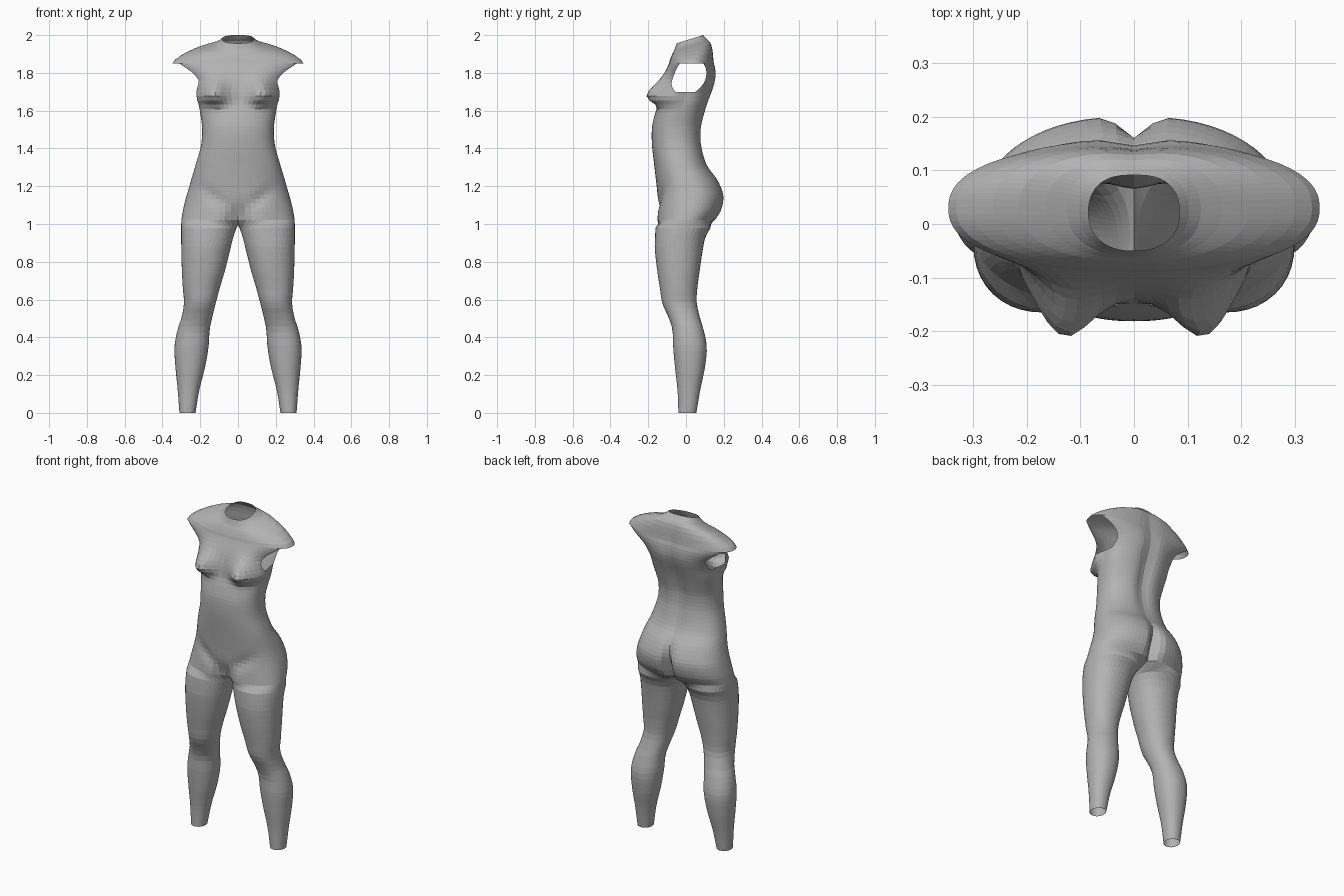
import bpy, bmesh, math

if "Cube" in bpy.data.objects:
    bpy.data.objects.remove(bpy.data.objects["Cube"])

# torso: z, half width, front y, back y, angle of armhole edge
TORSO = [
    (1.02, .300, -.160, .155, 56), (1.07, .292, -.158, .187, 56),
    (1.14, .275, -.154, .202, 56), (1.19, .260, -.155, .190, 56),
    (1.24, .246, -.160, .165, 56), (1.31, .225, -.168, .115, 56),
    (1.42, .195, -.180, .086, 56), (1.51, .190, -.180, .086, 56),
    (1.58, .199, -.165, .102, 56), (1.64, .208, -.145, .120, 60),
    (1.70, .212, -.137, .142, 73), (1.73, .222, -.132, .152, 62),
    (1.77, .245, -.122, .160, 56), (1.82, .310, -.103, .158, 56),
    (1.85, .347, -.090, .150, 62), (1.89, .302, -.080, .145, 60),
    (1.925, .215, -.070, .135, 58), (1.947, .125, -.060, .115, 56),
    (1.975, .085, -.050, .095, 56)]

# leg: z, inner x, outer x, front y, back y
LEG = [
    (0.0, .225, .310, -.040, .055), (.12, .205, .319, -.045, .075),
    (.24, .175, .331, -.058, .100), (.35, .156, .336, -.068, .110),
    (.44, .150, .320, -.072, .093), (.50, .138, .300, -.090, .075),
    (.58, .118, .286, -.125, .057), (.66, .097, .292, -.138, .060),
    (.75, .070, .297, -.152, .072), (.87, .040, .300, -.165, .090),
    (.93, .025, .301, -.164, .103), (.98, .008, .301, -.161, .130)]

OUT, ALL = 33, 48          # points on the outer arc / whole leg ring
H0, H1 = 10, 22            # armhole edge columns


def sample(table, z):
    """Smooth (Hermite) interpolation of a table by its first column."""
    n = len(table)
    k = max(i for i in range(n - 1) if table[i][0] <= z + 1e-6)
    p, q = table[k], table[k + 1]
    o, r = table[max(k - 1, 0)], table[min(k + 2, n - 1)]
    h = q[0] - p[0]
    u = (z - p[0]) / h
    res = []
    for c in range(1, len(p)):
        m0 = (q[c] - o[c]) / (q[0] - o[0]) * h
        m1 = (r[c] - p[c]) / (r[0] - p[0]) * h
        res.append((2*u**3 - 3*u*u + 1) * p[c] + (u**3 - 2*u*u + u) * m0
                   + (3*u*u - 2*u**3) * q[c] + (u**3 - u*u) * m1)
    return res


def bump(v, centre, width):
    return math.exp(-((v - centre) / width) ** 2)


def power(v, e):
    return math.copysign(abs(v) ** e, v)


def torso_ring(z):
    a, f, b, e = sample(TORSO, z)
    pts = []
    for i in range(OUT):
        if i <= H0:
            t = e * i / H0
        elif i <= H1:
            t = e + (180 - 2 * e) * (i - H0) / (H1 - H0)
        else:
            t = 180 - e + e * (i - H1) / (OUT - 1 - H1)
        t = math.radians(t)
        s, c = math.sin(t), math.cos(t)
        x = a * power(s, .88)
        y = (f + b) / 2 - (b - f) / 2 * power(c, .86)
        if i in (0, OUT - 1):
            x = 0.0
        if c > 0:
            # breasts and groin
            g = bump(z, 1.675, .085 if z > 1.675 else .042)
            y -= .088 * g * bump(x, .122, .062) * min(1, c * 2.5)
            x += .022 * g * s * min(1, c * 3)
            y += .055 * bump(x, 0, .06) * bump(z, 1.0, .09)
            y += .014 * bump(x, .17 * (z - 1.0) / .2, .05) * bump(z, 1.13, .06)
        else:
            # buttock cleft and spine
            y -= .060 * bump(x, 0, .030) * bump(z, 1.09, .11)
            y -= .022 * bump(x, 0, .045) * bump(z, 1.6, .28)
        tilt = .31 * min(1, max(0, (z - 1.87) / .07))
        pts.append((x, y, z + tilt * (y - .01)))
    return pts


def leg_ring(z):
    xi, xo, f, b = sample(LEG, z)
    start = -30 - 38 * min(1, max(0, (z - .72) / .24))
    pts = []
    for i in range(ALL):
        if i < OUT:
            t = start + (180 - 2 * start) * i / (OUT - 1)
        else:
            t = 180 - start + (180 + 2 * start) * (i - OUT + 1) / (ALL - OUT + 1)
        t = math.radians(t)
        x = (xi + xo) / 2 + (xo - xi) / 2 * power(math.sin(t), .92)
        y = (f + b) / 2 - (b - f) / 2 * power(math.cos(t), .92)
        pts.append((max(x, .004), y, z))
    return pts


bm = bmesh.new()


def add(points):
    return [bm.verts.new(p) for p in points]


def bridge(lo, hi, count, closed=False, skip=()):
    for i in range(count if closed else count - 1):
        if i not in skip:
            j = (i + 1) % count
            bm.faces.new((lo[i], lo[j], hi[j], hi[i]))


# leg up to the crotch
rings = [add(leg_ring(.98 * k / 30)) for k in range(31)]
for lo, hi in zip(rings, rings[1:]):
    bridge(lo, hi, ALL, True)

# hip ring: outer arc plus the crotch seam on the centre plane
arc = torso_ring(1.02)
y0, y1 = arc[0][1], arc[-1][1]
seam = []
for k in range(1, ALL - OUT + 1):
    u = k / (ALL - OUT + 1)
    seam.append((0, y1 + (y0 - y1) * u, 1.02 - .025 * math.sin(math.pi * u)))
hip = add(arc + seam)
bridge(rings[-1], hip, ALL, True)

# torso, with open armholes
levels = [1.02 + .68 * k / 30 for k in range(1, 31)]
levels += [1.70 + .15 * k / 7 for k in range(1, 8)]
levels += [1.87, 1.89, 1.908, 1.925, 1.937, 1.947, 1.96, 1.975]
prev, zp = hip, 1.02
for z in levels:
    ring = add(torso_ring(z))
    hole = range(H0, H1) if 1.699 < zp < 1.849 else ()
    bridge(prev, ring, OUT, False, hole)
    prev, zp = ring, z

bmesh.ops.recalc_face_normals(bm, faces=bm.faces)
# make sure the shell faces outwards
bm.faces.ensure_lookup_table()
outer = max(bm.faces, key=lambda f: f.calc_center_median().x if f.calc_center_median().z < 1.0 else 0)
if outer.normal.x < 0:
    bmesh.ops.reverse_faces(bm, faces=bm.faces)

mesh = bpy.data.meshes.new("body_form")
bm.to_mesh(mesh)
bm.free()
body = bpy.data.objects.new("body_form", mesh)
bpy.context.collection.objects.link(body)

grey = bpy.data.materials.new("plain_grey")
grey.diffuse_color = (.45, .45, .45, 1)
grey.use_nodes = True
grey.node_tree.nodes["Principled BSDF"].inputs["Base Color"].default_value = grey.diffuse_color
mesh.materials.append(grey)

mirror = body.modifiers.new("mirror", 'MIRROR')
mirror.use_axis[0] = True
mirror.merge_threshold = .0005
